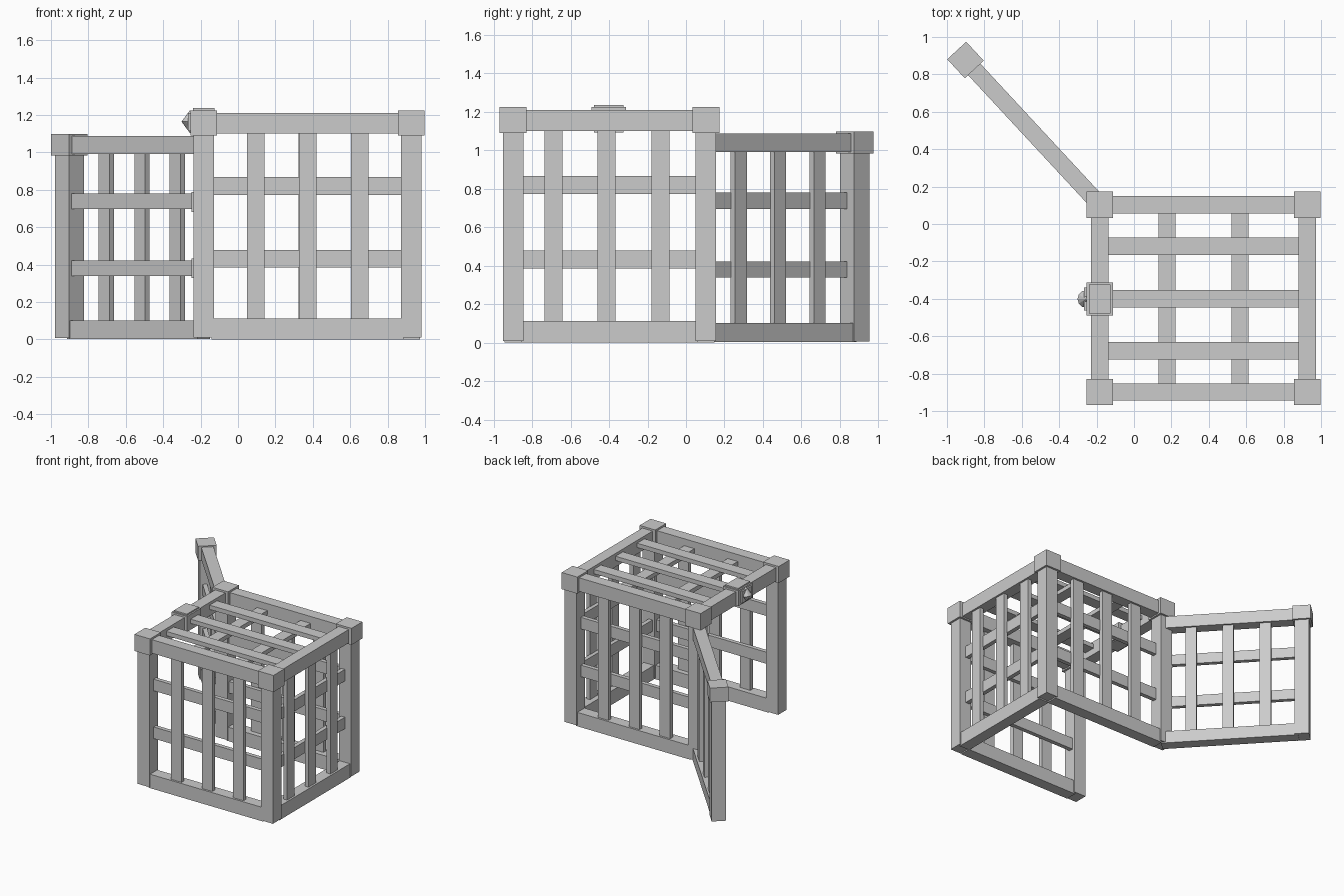
import bpy, bmesh
from math import atan2, pi
from mathutils import Matrix, Vector

if "Cube" in bpy.data.objects:
    bpy.data.objects.remove(bpy.data.objects["Cube"])

XL, XR, YF, YB = -0.183, 0.926, -0.898, 0.103   # corner post centres


def box(name, lo, hi, mat=Matrix()):
    """Axis-aligned box between two corners, placed by an optional frame."""
    lo, hi = Vector(lo), Vector(hi)
    bm = bmesh.new()
    bmesh.ops.create_cube(bm, size=1)
    c, s = (lo + hi) / 2, hi - lo
    for v in bm.verts:
        v.co = mat @ Vector([c[i] + v.co[i] * s[i] for i in range(3)])
    bmesh.ops.recalc_face_normals(bm, faces=bm.faces)
    me = bpy.data.meshes.new(name)
    bm.to_mesh(me)
    bm.free()
    ob = bpy.data.objects.new(name, me)
    bpy.context.collection.objects.link(ob)
    return ob


def frame(a, b):
    """Local frame: x runs from a to b, y points to the left of that run."""
    d = Vector(b) - Vector(a)
    return Matrix.Translation((a[0], a[1], 0)) @ Matrix.Rotation(atan2(d.y, d.x), 4, 'Z'), d.length


def lattice(name, m, n, uprights, rails, top, out, w=0.047):
    """Uprights on the outer side, cross rails on the inner side (out = +1/-1 local y)."""
    def span(a, b):
        return sorted((a * out, b * out))
    o, i = span(-0.004, 0.03), span(-0.034, 0.0)
    for u in uprights:
        box(name + "_upright", (u - w, o[0], 0.09), (u + w, o[1], top), m)
    for z in rails:
        box(name + "_rail", (0.05, i[0], z - w), (n - 0.05, i[1], z + w), m)


# corner posts and their square caps
for x in (XL, XR):
    for y in (YF, YB):
        box("corner_post", (x - .054, y - .054, .01), (x + .054, y + .054, 1.1))
        box("corner_cap", (x - .07, y - .07, 1.09), (x + .07, y + .07, 1.225))

# top frame beams on all four sides
for y in (YF, YB):
    box("top_beam", (XL, y - .046, 1.1), (XR, y + .046, 1.21))
for x in (XL, XR):
    box("top_beam", (x - .046, YF, 1.1), (x + .046, YB, 1.21))

# barred walls: front, right and back (left side is the doorway)
walls = (("front", (XL, YF), (XR, YF), (.279, .555, .835)),
         ("right", (XR, YF), (XR, YB), (.21, .485, .765)),
         ("back", (XR, YB), (XL, YB), (.275, .555, .83)))
for name, a, b, ups in walls:
    m, n = frame(a, b)
    box(name + "_bottom_beam", (.04, -.046, 0), (n - .04, .046, .113), m)
    lattice(name + "_wall", m, n, ups, (.432, .82), 1.12, -1)

# roof grid: long bars above, short bars beneath
for y in (-.12, -.40, -.677):
    box("roof_bar", (XL + .03, y - .047, 1.152), (XR - .03, y + .047, 1.187))
for x in (.177, .567):
    box("roof_crossbar", (x - .046, YF + .03, 1.12), (x + .046, YB - .03, 1.154))

# open door swung out from the back left post
m, n = frame((XL, YB), (-.901, .877))
box("door_bottom_beam", (0, -.045, .003), (n - .03, .045, .102), m)
box("door_top_beam", (.03, -.045, .99), (n, .045, 1.088), m)
box("door_post", (n - .054, -.054, .007), (n + .054, .054, .99), m)
box("door_cap", (n - .069, -.069, .983), (n + .069, .069, 1.098), m)
lattice("door", m, n, (.222, .50, .78), (.38, .738), 1.0, -1, .042)
for z in (.38, .735):
    box("door_hinge", (XL - .065, YB - .05, z - .053), (XL, YB + .05, z + .053))

# latch block on the doorway beam with a faceted knob
box("latch_band", (XL - .07, -.49, 1.1), (XL + .07, -.312, 1.225))
box("latch_core", (XL - .058, -.478, 1.093), (XL + .058, -.324, 1.236))
box("latch_plate", (XL - .083, -.462, 1.115), (XL - .06, -.34, 1.21))
bm = bmesh.new()
for s in (1, -1):
    rot = Matrix.Rotation(0 if s > 0 else pi, 4, 'X')
    bmesh.ops.create_cone(bm, cap_ends=False, segments=12, radius1=.048, radius2=.004, depth=.06,
                          matrix=Matrix.Translation((-.254, -.401, 1.164 + s * .03)) @ rot)
bmesh.ops.remove_doubles(bm, verts=bm.verts, dist=.001)
bmesh.ops.holes_fill(bm, edges=bm.edges)
bmesh.ops.recalc_face_normals(bm, faces=bm.faces)
me = bpy.data.meshes.new("latch_knob")
bm.to_mesh(me)
bm.free()
bpy.context.collection.objects.link(bpy.data.objects.new("latch_knob", me))
